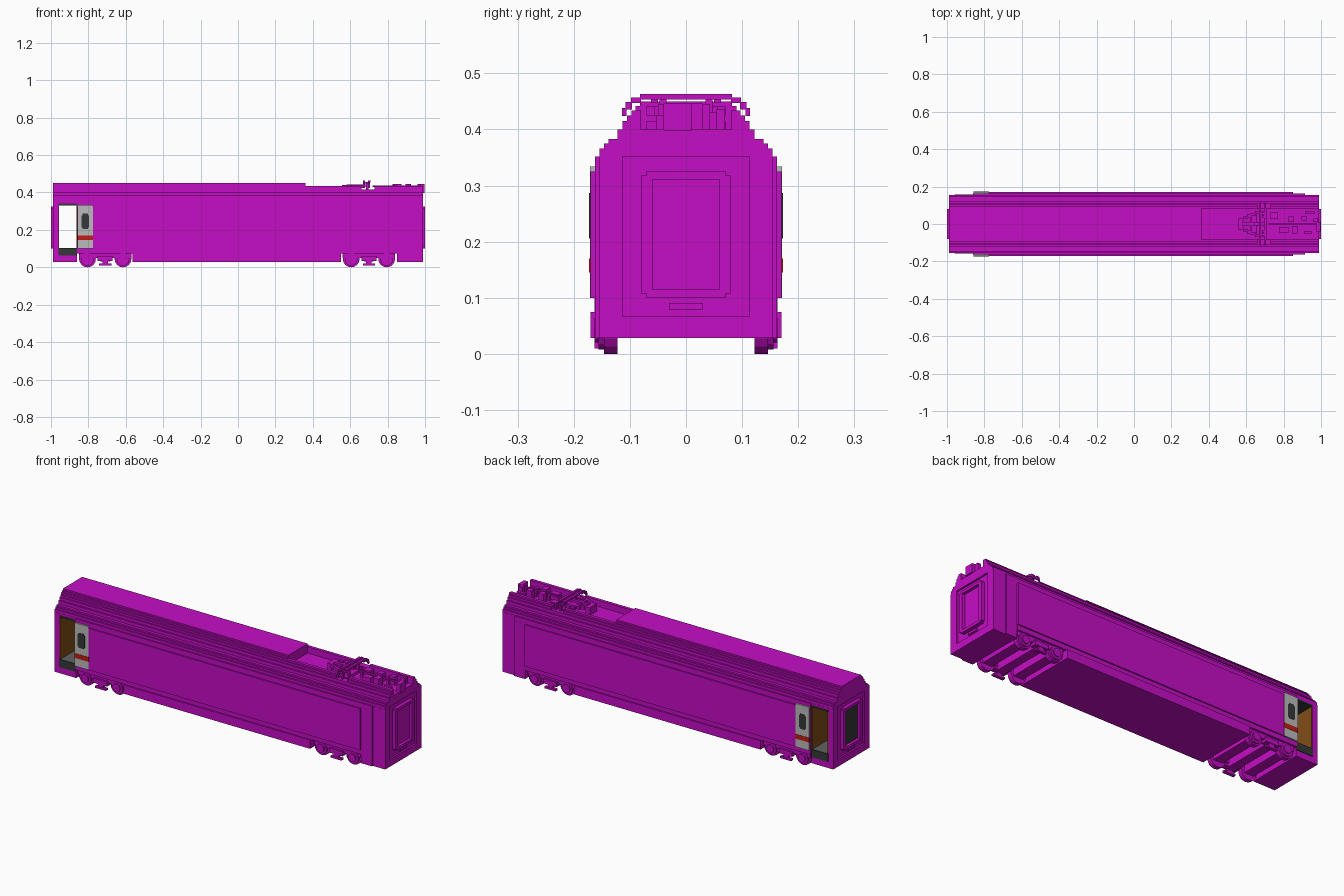
import bpy, bmesh, math
from mathutils import Matrix

cube = bpy.data.objects.get("Cube")
if cube:
    bpy.data.objects.remove(cube)


def material(name, r, g, b):
    m = bpy.data.materials.new(name)
    m.use_nodes = True
    m.diffuse_color = (r, g, b, 1)
    m.node_tree.nodes["Principled BSDF"].inputs["Base Color"].default_value = (r, g, b, 1)
    return m


MAGENTA = material("magenta", 0.56, 0.004, 0.56)
PALE = material("light_grey", 0.50, 0.50, 0.50)
DARK = material("dark_grey", 0.035, 0.04, 0.04)
RED = material("red", 0.55, 0.012, 0.008)
BROWN = material("brown", 0.22, 0.075, 0.008)
FLOOR = material("floor_grey", 0.12, 0.12, 0.12)


def finish(bm, name, mat):
    bmesh.ops.recalc_face_normals(bm, faces=bm.faces[:])
    mesh = bpy.data.meshes.new(name)
    bm.to_mesh(mesh)
    bm.free()
    mesh.materials.append(mat)
    obj = bpy.data.objects.new(name, mesh)
    bpy.context.collection.objects.link(obj)
    return obj


def box(name, x, y, z, mat=MAGENTA):
    """Box from (low, high) ranges."""
    bm = bmesh.new()
    bmesh.ops.create_cube(bm, size=1)
    for v in bm.verts:
        for i, (lo, hi) in enumerate((x, y, z)):
            v.co[i] = hi if v.co[i] > 0 else lo
    return finish(bm, name, mat)


def side_box(name, x, y, z, mat=MAGENTA):
    """The same box on both long sides."""
    box(name + "_front", x, (-y[1], -y[0]), z, mat)
    box(name + "_back", x, y, z, mat)


def disc(name, x, y, z, radius):
    bm = bmesh.new()
    turn = Matrix.Translation((x, (y[0] + y[1]) / 2, z)) @ Matrix.Rotation(math.pi / 2, 4, "X")
    bmesh.ops.create_cone(bm, cap_ends=True, segments=16, radius1=radius, radius2=radius,
                          depth=abs(y[1] - y[0]), matrix=turn)
    return finish(bm, name, MAGENTA)


# Stepped half cross-section of the car body: top height and half width of each step
BASE = 0.028
STEPS = [(0.075, 0.17), (0.10, 0.163), (0.325, 0.17), (0.352, 0.162), (0.366, 0.154),
         (0.375, 0.146), (0.383, 0.138), (0.40, 0.122), (0.415, 0.113), (0.425, 0.105),
         (0.434, 0.097), (0.442, 0.09), (0.45, 0.082)]


def body(name, x0, x1, inset=0, low=BASE, high=0.45, well=False):
    half, bottom = [], BASE
    for top, width in STEPS:
        lo, hi = max(bottom, low), min(top, high)
        if hi - lo > 0.0001:
            w = min(width, 0.17 - inset)
            half += [(w, lo), (w, hi)]
        bottom = top
    if well:
        half += [(0.08, half[-1][1]), (0.08, 0.40)]
    outline = half + [(-y, z) for y, z in reversed(half)]
    bm = bmesh.new()
    face = bm.faces.new([bm.verts.new((x0, y, z)) for y, z in outline])
    out = bmesh.ops.extrude_face_region(bm, geom=[face])
    verts = [g for g in out["geom"] if isinstance(g, bmesh.types.BMVert)]
    bmesh.ops.translate(bm, verts=verts, vec=(x1 - x0, 0, 0))
    return finish(bm, name, MAGENTA)


# Car body in lengthwise sections
ROOF = 0.434
rear_end = body("rear_end", -0.99, -0.96, 0.015)
body("vestibule_base", -0.96, -0.86, 0.015, high=0.10)
body("vestibule_roof", -0.96, -0.86, 0.015, low=0.335)
body("rear_taper", -0.86, -0.79, 0.0075, low=0.075)
body("rear_bogie_section", -0.79, -0.565, low=0.075)
body("middle_section", -0.565, 0.36)
body("roof_well_section", 0.36, 0.55, high=ROOF, well=True)
body("front_bogie_section", 0.55, 0.66, low=0.075, high=ROOF, well=True)
body("pantograph_section", 0.66, 0.73, low=0.075, high=0.415, well=True)
body("equipment_section", 0.73, 0.85, low=0.075, high=ROOF, well=True)
body("front_taper", 0.85, 0.915, 0.0075, high=ROOF, well=True)
front_end = body("front_end", 0.915, 0.99, 0.015, high=ROOF, well=True)

# End faces: shallow recess, gangway frame, end door and coupling plate
for s, end, label, mat in ((-1, rear_end, "rear", DARK), (1, front_end, "front", MAGENTA)):
    def span(a, b):
        return tuple(sorted((s * a, s * b)))
    cutter = box(label + "_recess_cutter", span(0.98, 1.02), (-0.113, 0.113), (0.067, 0.352))
    cutter.hide_render = True
    cutter.hide_viewport = True
    cut = end.modifiers.new("recess", "BOOLEAN")
    cut.operation = "DIFFERENCE"
    cut.solver = "EXACT"
    cut.object = cutter
    for side in (-1, 1):
        y = tuple(sorted((side * 0.06, side * 0.08)))
        box(label + "_gangway_post", span(0.975, 1.0), y, (0.108, 0.318))
    for z in ((0.10, 0.115), (0.311, 0.326)):
        box(label + "_gangway_rail", span(0.975, 1.0), (-0.07, 0.07), z)
    box(label + "_end_door", span(0.975, 0.984), (-0.06, 0.06), (0.115, 0.311), mat)
    box(label + "_coupling_plate", span(0.975, 0.99), (-0.03, 0.03), (0.078, 0.091))

# Vestibule lining: a passage open through both doorways
for x in ((-0.962, -0.956), (-0.864, -0.858)):
    box("vestibule_wall", x, (-0.154, 0.154), (0.10, 0.335), BROWN)
box("vestibule_floor", (-0.956, -0.864), (-0.15, 0.15), (0.098, 0.103), FLOOR)
box("vestibule_ceiling", (-0.956, -0.864), (-0.154, 0.154), (0.331, 0.336), DARK)
side_box("door_step", (-0.96, -0.862), (0.15, 0.158), (0.062, 0.104), DARK)
side_box("door_header", (-0.96, -0.862), (0.15, 0.157), (0.332, 0.341), DARK)

# Sliding door leaves with window and stripe
side_box("door_leaf", (-0.857, -0.775), (0.16, 0.1715), (0.10, 0.334), PALE)
side_box("door_window", (-0.838, -0.797), (0.17, 0.173), (0.213, 0.278), DARK)
side_box("door_window_middle", (-0.832, -0.803), (0.17, 0.173), (0.206, 0.287), DARK)
side_box("door_stripe", (-0.858, -0.774), (0.165, 0.173), (0.145, 0.17), RED)

# Bogies
for label, cx in (("rear", -0.71), ("front", 0.70)):
    for dx in (-0.095, 0.095):
        x = cx + dx
        for s in (-1, 1):
            disc(label + "_wheel", x, (s * 0.122, s * 0.146), 0.045, 0.045)
            disc(label + "_axle_box", x, (s * 0.146, s * 0.156), 0.042, 0.034)
            disc(label + "_axle_cap", x, (s * 0.156, s * 0.163), 0.042, 0.022)
        box(label + "_axle", (x - 0.028, x + 0.028), (-0.122, 0.122), (0.03, 0.08))
    box(label + "_bolster", (cx - 0.025, cx + 0.025), (-0.15, 0.15), (0.03, 0.08))
    side_box(label + "_side_frame", (cx - 0.14, cx + 0.14), (0.125, 0.152), (0.05, 0.08))
    side_box(label + "_spring_top", (cx - 0.04, cx + 0.04), (0.13, 0.163), (0.035, 0.06))
    side_box(label + "_spring_foot", (cx - 0.033, cx + 0.033), (0.145, 0.163), (0.01, 0.02))
    side_box(label + "_spring", (cx - 0.015, cx + 0.015), (0.145, 0.16), (0.015, 0.04))

# Pantograph: stepped A-frame, collector head and drooping horns
for i in range(5):
    x = 0.56 + i * 0.022
    side_box("pantograph_arm", (x, x + 0.026), (0.016 + i * 0.01, 0.03 + i * 0.01), (0.425, 0.441))
box("pantograph_hinge", (0.555, 0.58), (-0.03, 0.03), (0.40, 0.441))
box("pantograph_tie", (0.62, 0.632), (-0.055, 0.055), (0.43, 0.441))
box("pantograph_mast", (0.58, 0.70), (-0.008, 0.008), (0.432, 0.444))
box("pantograph_base", (0.655, 0.70), (-0.07, 0.07), (0.40, 0.415))
side_box("pantograph_support", (0.685, 0.697), (0.035, 0.047), (0.41, 0.455))
for x in (0.674, 0.702):
    box("collector_strip", (x - 0.006, x + 0.006), (-0.082, 0.082), (0.453, 0.463))
    side_box("collector_horn", (x - 0.005, x + 0.005), (0.08, 0.098), (0.447, 0.457))
    side_box("collector_horn_bend", (x - 0.005, x + 0.005), (0.096, 0.108), (0.436, 0.449))
    side_box("collector_horn_tip", (x - 0.005, x + 0.005), (0.106, 0.114), (0.424, 0.438))
side_box("collector_link", (0.674, 0.702), (0.05, 0.062), (0.447, 0.456))

# Roof equipment in the well: x, y, length, width, top
for x, y, length, width, top in (
        (0.75, 0.045, 0.04, 0.035, 0.43), (0.80, -0.03, 0.05, 0.03, 0.435),
        (0.84, 0.025, 0.03, 0.03, 0.445), (0.86, -0.03, 0.03, 0.04, 0.445),
        (0.91, 0.03, 0.03, 0.025, 0.445), (0.94, 0.062, 0.05, 0.015, 0.436),
        (0.97, 0.02, 0.02, 0.02, 0.446), (0.985, -0.015, 0.025, 0.05, 0.446),
        (0.93, -0.045, 0.04, 0.015, 0.425)):
    box("roof_equipment", (x - length / 2, x + length / 2),
        (y - width / 2, y + width / 2), (0.398, top))
box("roof_cable", (0.72, 0.985), (-0.004, 0.004), (0.43, 0.438))
for x in (0.74, 0.82, 0.90, 0.975):
    box("cable_insulator", (x - 0.006, x + 0.006), (-0.006, 0.006), (0.398, 0.434))
